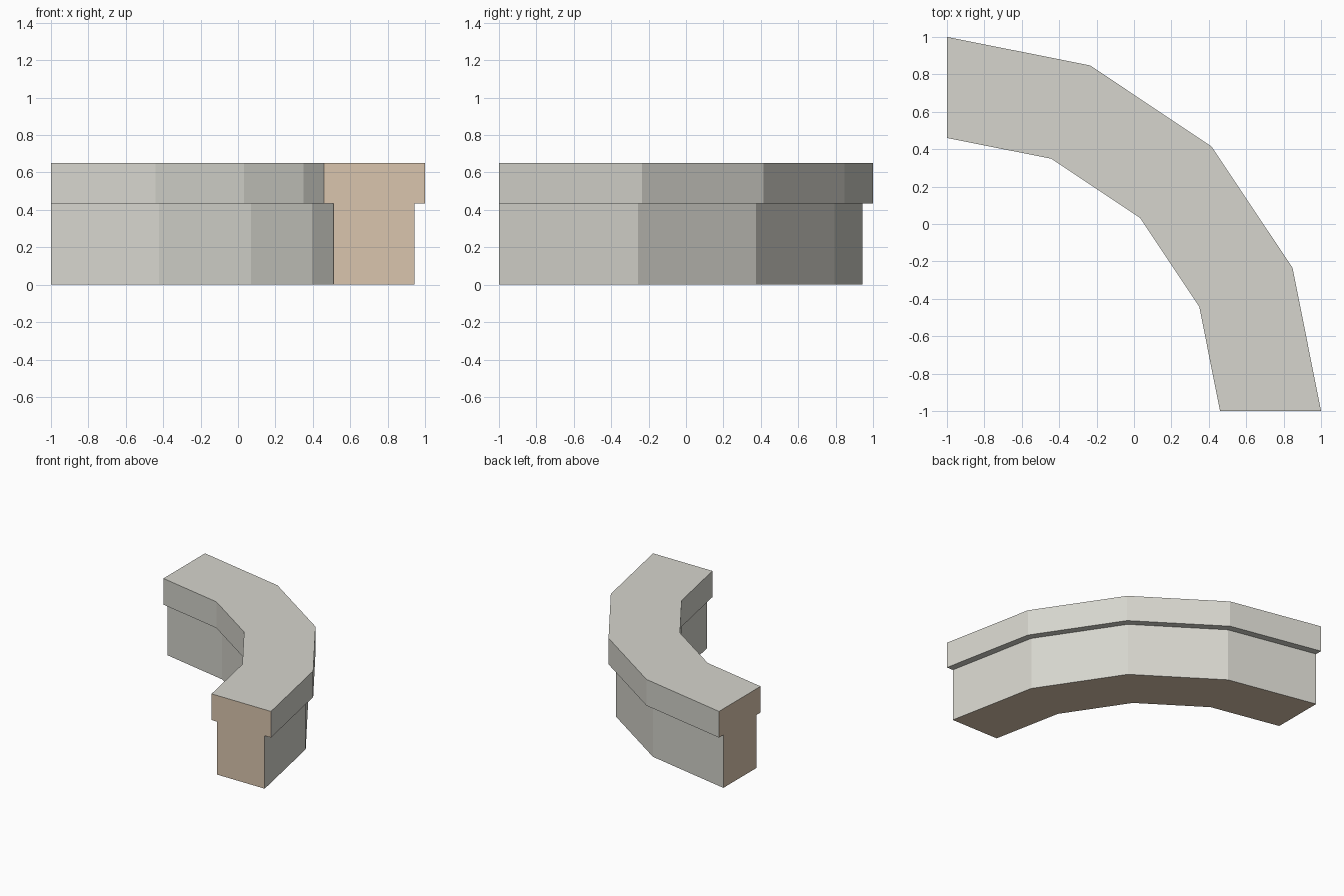
import bpy
import bmesh
import math
from mathutils import Vector

default = bpy.data.objects.get("Cube")
if default:
    bpy.data.objects.remove(default, do_unlink=True)


def make_material(name, color):
    mat = bpy.data.materials.new(name)
    mat.use_nodes = True
    mat.diffuse_color = color
    mat.node_tree.nodes["Principled BSDF"].inputs["Base Color"].default_value = color
    return mat


stone = make_material("pale stone", (0.67, 0.665, 0.61, 1))
tan = make_material("tan cut face", (0.70, 0.56, 0.42, 1))

# Wall dimensions: quarter ring around one corner, with an overhanging cap
CENTRE = Vector((-1, -1, 0))
SEGMENTS = 4
BASE_IN, BASE_OUT = 1.511, 1.943
CAP_IN, CAP_OUT = 1.46, 2.0
LEDGE, TOP = 0.435, 0.65

# T-shaped cross-section as (radius, height)
profile = [(BASE_IN, 0), (BASE_OUT, 0), (BASE_OUT, LEDGE), (CAP_OUT, LEDGE),
           (CAP_OUT, TOP), (CAP_IN, TOP), (CAP_IN, LEDGE), (BASE_IN, LEDGE)]

# Sweep the section through a quarter turn
bm = bmesh.new()
rings = []
for i in range(SEGMENTS + 1):
    a = math.radians(90) * i / SEGMENTS
    rings.append([bm.verts.new(CENTRE + Vector((r * math.cos(a), r * math.sin(a), z)))
                  for r, z in profile])

count = len(profile)
for near, far in zip(rings, rings[1:]):
    for j in range(count):
        k = (j + 1) % count
        bm.faces.new((near[j], near[k], far[k], far[j]))
ends = [bm.faces.new(rings[0]), bm.faces.new(rings[-1])]
bmesh.ops.recalc_face_normals(bm, faces=bm.faces)

# Tan on both cut ends and the underside, stone everywhere else
for face in bm.faces:
    underside = all(v.co.z < 0.001 for v in face.verts)
    face.material_index = 1 if underside or face in ends else 0

mesh = bpy.data.meshes.new("curved_wall")
bm.to_mesh(mesh)
bm.free()
mesh.materials.append(stone)
mesh.materials.append(tan)
wall = bpy.data.objects.new("curved_wall", mesh)
bpy.context.collection.objects.link(wall)
